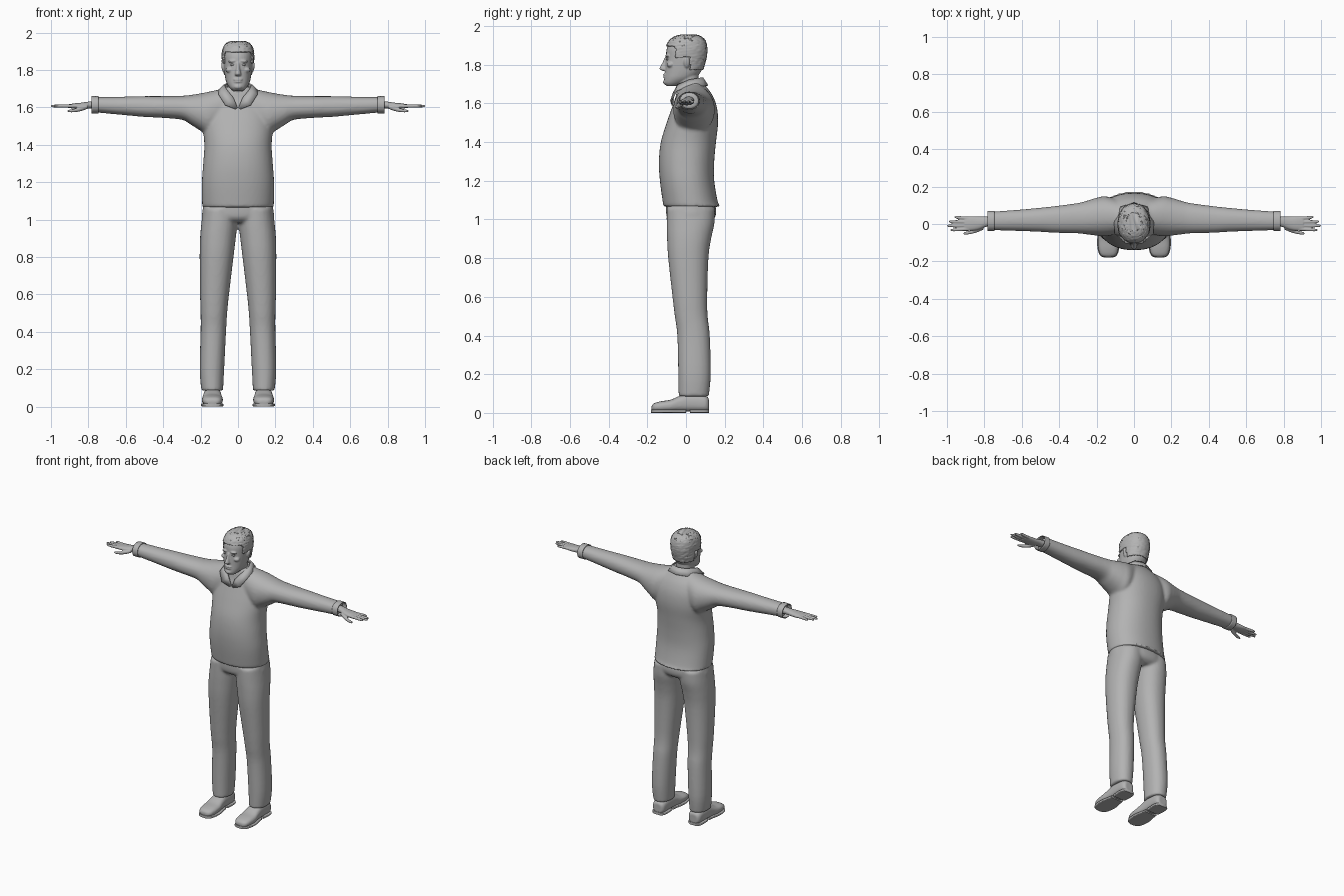
import bpy, bmesh, random
from math import cos, sin, pi, copysign
from mathutils import Vector, Matrix

random.seed(4)
cube = bpy.data.objects.get("Cube")
if cube:
    bpy.data.objects.remove(cube)

grey = bpy.data.materials.new("plain grey")
grey.use_nodes = True
GREY = (0.45, 0.45, 0.45, 1)
grey.diffuse_color = GREY
grey.node_tree.nodes["Principled BSDF"].inputs["Base Color"].default_value = GREY


def smooth_rings(rings, steps):
    """Catmull-Rom interpolation between the given rings."""
    rows = [Vector(r) for r in rings]
    out = []
    for i in range(len(rows) - 1):
        a, b, c, d = rows[max(i - 1, 0)], rows[i], rows[i + 1], rows[min(i + 2, len(rows) - 1)]
        for k in range(steps):
            t = k / steps
            out.append(b + (c - a) * (t / 2) + (a * 2 - b * 5 + c * 4 - d) * (t * t / 2)
                       + (b * 3 - a - c * 3 + d) * (t ** 3 / 2))
    return out + [rows[-1]]


def loft(bm, axis, rings, both=False, power=2.2, sides=32, steps=4):
    """Each ring: position on the axis, then low and high of the two other axes."""
    for sign in ((1, -1) if both else (1,)):
        loops = []
        for p, u0, u1, v0, v1 in smooth_rings(rings, steps):
            loop = []
            for k in range(sides):
                c, s = cos(2 * pi * k / sides), sin(2 * pi * k / sides)
                u = (u0 + u1) / 2 + (u1 - u0) / 2 * copysign(abs(c) ** (2 / power), c)
                v = (v0 + v1) / 2 + (v1 - v0) / 2 * copysign(abs(s) ** (2 / power), s)
                x, y, z = {"x": (p, u, v), "y": (u, p, v), "z": (u, v, p)}[axis]
                loop.append(bm.verts.new((x * sign, y, z)))
            loops.append(loop)
        for a, b in zip(loops, loops[1:]):
            for k in range(sides):
                n = (k + 1) % sides
                bm.faces.new((a[k], a[n], b[n], b[k]))
        bm.faces.new(loops[0])
        bm.faces.new(loops[-1])


def blob(bm, centre, size, both=False, tilt=0):
    for sign in ((1, -1) if both else (1,)):
        m = (Matrix.Translation((centre[0] * sign, centre[1], centre[2]))
             @ Matrix.Rotation(tilt * sign, 4, "Y") @ Matrix.Diagonal((*size, 1)))
        bmesh.ops.create_uvsphere(bm, u_segments=20, v_segments=12, radius=1, matrix=m)


def finish(name, bm, voxel=0, relax=3, thickness=0):
    bmesh.ops.recalc_face_normals(bm, faces=bm.faces)
    mesh = bpy.data.meshes.new(name)
    bm.to_mesh(mesh)
    bm.free()
    mesh.materials.append(grey)
    ob = bpy.data.objects.new(name, mesh)
    bpy.context.collection.objects.link(ob)
    if voxel:
        mod = ob.modifiers.new("blend", "REMESH")
        mod.mode, mod.voxel_size, mod.use_smooth_shade = "VOXEL", voxel, True
        mod = ob.modifiers.new("relax", "SMOOTH")
        mod.factor, mod.iterations = 0.5, relax
    if thickness:
        mod = ob.modifiers.new("thickness", "SOLIDIFY")
        mod.thickness, mod.offset = thickness, 0
    bpy.ops.object.select_all(action="DESELECT")
    ob.select_set(True)
    bpy.context.view_layer.objects.active = ob
    bpy.ops.object.shade_smooth_by_angle(angle=0.8)
    return ob


# Shirt: torso and sleeves blended together
bm = bmesh.new()
torso = [(1.065, .19, -.115, .18), (1.09, .192, -.12, .165), (1.2, .193, -.135, .146),
         (1.3, .186, -.14, .146), (1.4, .18, -.13, .155), (1.5, .188, -.1, .166),
         (1.58, .182, -.072, .16), (1.64, .155, -.052, .138), (1.68, .115, -.045, .11),
         (1.71, .078, -.035, .085)]
loft(bm, "z", [(z, -w, w, f, b) for z, w, f, b in torso], sides=48)
loft(bm, "x", [(.06, -.05, .12, 1.5, 1.705), (.15, -.065, .148, 1.45, 1.685),
               (.2, -.062, .14, 1.475, 1.675), (.25, -.056, .125, 1.506, 1.667),
               (.3, -.05, .112, 1.534, 1.662), (.42, -.047, .096, 1.545, 1.66),
               (.5, -.042, .087, 1.549, 1.66), (.62, -.037, .076, 1.56, 1.657),
               (.76, -.033, .066, 1.573, 1.655)], both=True)
finish("shirt", bm, .009, 4)

# Cuffs
bm = bmesh.new()
loft(bm, "x", [(.745, -.035, .068, 1.57, 1.658), (.784, -.034, .067, 1.57, 1.657)], both=True)
bmesh.ops.delete(bm, geom=[f for f in bm.faces if len(f.verts) > 4], context="FACES")
finish("cuffs", bm, thickness=.005)

# Collar: top edge and fallen lower edge, from the nape round to the chest
bm = bmesh.new()
top = [(0, .085, 1.732), (.05, .068, 1.73), (.072, .015, 1.72), (.06, -.042, 1.695),
       (.024, -.066, 1.65), (.003, -.067, 1.598)]
low = [(0, .112, 1.692), (.07, .09, 1.69), (.104, .01, 1.69), (.102, -.05, 1.665),
       (.068, -.078, 1.612), (.014, -.07, 1.59)]
for sign in (1, -1):
    rows = [[bm.verts.new((x * sign, y, z)) for x, y, z in edge] for edge in (top, low)]
    for k in range(len(top) - 1):
        bm.faces.new((rows[0][k], rows[0][k + 1], rows[1][k + 1], rows[1][k]))
bmesh.ops.remove_doubles(bm, verts=bm.verts, dist=.0005)
finish("collar", bm, thickness=.008)

# Trousers: hips and two legs blended together
bm = bmesh.new()
loft(bm, "z", [(.985, -.12, .12, -.07, .12), (1.01, -.188, .188, -.098, .15),
               (1.06, -.188, .188, -.104, .155), (1.13, -.175, .175, -.1, .13)], sides=48)
loft(bm, "z", [(1.06, .0, .186, -.1, .15), (.98, .003, .196, -.1, .147),
               (.9, .012, .203, -.098, .13), (.8, .024, .205, -.092, .116),
               (.6, .048, .203, -.07, .11), (.5, .058, .2, -.058, .112),
               (.4, .064, .2, -.045, .123), (.2, .074, .205, -.04, .128),
               (.085, .08, .196, -.038, .118)], both=True)
finish("trousers", bm, .009, 4)

# Shoes
bm = bmesh.new()
shoe = [(-.178, .022, .012, .036), (-.165, .043, .008, .05), (-.13, .054, .006, .06),
        (-.08, .056, .006, .068), (-.04, .051, .006, .085), (0, .048, .006, .1),
        (.05, .047, .006, .1), (.1, .044, .006, .09), (.118, .03, .01, .075)]
loft(bm, "y", [(y, .137 - w, .137 + w, a, b) for y, w, a, b in shoe], both=True, power=2.6)
finish("shoes", bm, .006, 2)

# Soles with separate heels
bm = bmesh.new()
sole = [(-.18, .02), (-.168, .045), (-.13, .058), (-.08, .06), (-.03, .05), (0, .046)]
heel = [(.02, .046), (.07, .05), (.105, .046), (.12, .03)]
for outline in (sole, heel):
    loft(bm, "y", [(y, .137 - w, .137 + w, 0, .018) for y, w in outline], both=True, power=5)
finish("soles", bm)

# Hands: palm, four fingers and a thumb
bm = bmesh.new()
loft(bm, "x", [(.74, -.012, .042, 1.592, 1.637), (.79, -.015, .04, 1.594, 1.632),
               (.83, -.03, .04, 1.59, 1.626), (.87, -.036, .042, 1.592, 1.622),
               (.905, -.034, .038, 1.597, 1.617)], both=True, sides=20)
for y, drift, tip in ((-.027, -.006, .982), (-.008, -.002, 1), (.011, .002, .99), (.03, .007, .96)):
    loft(bm, "x", [(x, y + drift * t - r, y + drift * t + r, 1.607 - r, 1.607 + r)
                   for x, t, r in ((.88, 0, .0095), ((.9 + tip) / 2, .5, .0088),
                                   (tip - .008, .9, .0065), (tip, 1, .002))], both=True, sides=12)
loft(bm, "x", [(.805, -.03, .0, 1.592, 1.615), (.84, -.045, -.02, 1.58, 1.604),
               (.875, -.054, -.035, 1.574, 1.593), (.902, -.057, -.042, 1.574, 1.588),
               (.912, -.054, -.048, 1.578, 1.584)], both=True, sides=12)
finish("hands", bm, .0035, 2)

# Head, neck and facial features blended together
skull = [(1.69, .028, -.1, -.05), (1.705, .045, -.113, -.005), (1.73, .061, -.112, .045),
         (1.76, .069, -.109, .075), (1.8, .074, -.107, .09), (1.84, .077, -.104, .099),
         (1.88, .078, -.1, .101), (1.915, .07, -.084, .093), (1.935, .054, -.06, .075),
         (1.945, .03, -.03, .05)]
bm = bmesh.new()
loft(bm, "z", [(z, -w, w, f, b) for z, w, f, b in skull])
loft(bm, "z", [(1.63, -.062, .062, -.035, .078), (1.68, -.056, .056, -.045, .066),
               (1.74, -.055, .055, -.045, .066), (1.78, -.05, .05, -.04, .06)])
loft(bm, "z", [(1.768, -.011, .011, -.12, -.09), (1.775, -.017, .017, -.135, -.09),
               (1.785, -.015, .015, -.136, -.09), (1.81, -.01, .01, -.122, -.09),
               (1.84, -.009, .009, -.109, -.09)], sides=16)
blob(bm, (.03, -.094, 1.847), (.024, .014, .007), both=True, tilt=.1)
blob(bm, (.045, -.08, 1.8), (.022, .02, .015), both=True)
blob(bm, (0, -.109, 1.749), (.025, .01, .0055))
blob(bm, (0, -.108, 1.737), (.022, .01, .0055))
blob(bm, (0, -.106, 1.71), (.022, .013, .013))
blob(bm, (.079, .004, 1.812), (.009, .016, .029), both=True, tilt=.2)
finish("head", bm, .0045, 2)

# Eyes
bm = bmesh.new()
blob(bm, (.03, -.095, 1.828), (.012, .008, .006), both=True)
finish("eyes", bm)

# Short hair: a shell over the skull, trimmed along the hairline and roughened
bm = bmesh.new()
loft(bm, "z", [(z + .006, -w - .005, w + .005, f - .002, b + .005) for z, w, f, b in skull],
     sides=64, steps=8)


def hairline(p):
    if p.y < -.055:
        return 1.897
    if p.y < -.012:
        return 1.835
    return 1.842 if p.y < .02 else 1.775


bmesh.ops.delete(bm, geom=[f for f in bm.faces
                           if f.calc_center_median().z < hairline(f.calc_center_median())],
                 context="FACES")
for v in bm.verts:
    v.co += Vector([random.uniform(-.002, .002) for _ in range(3)])
finish("hair", bm, thickness=.007)
